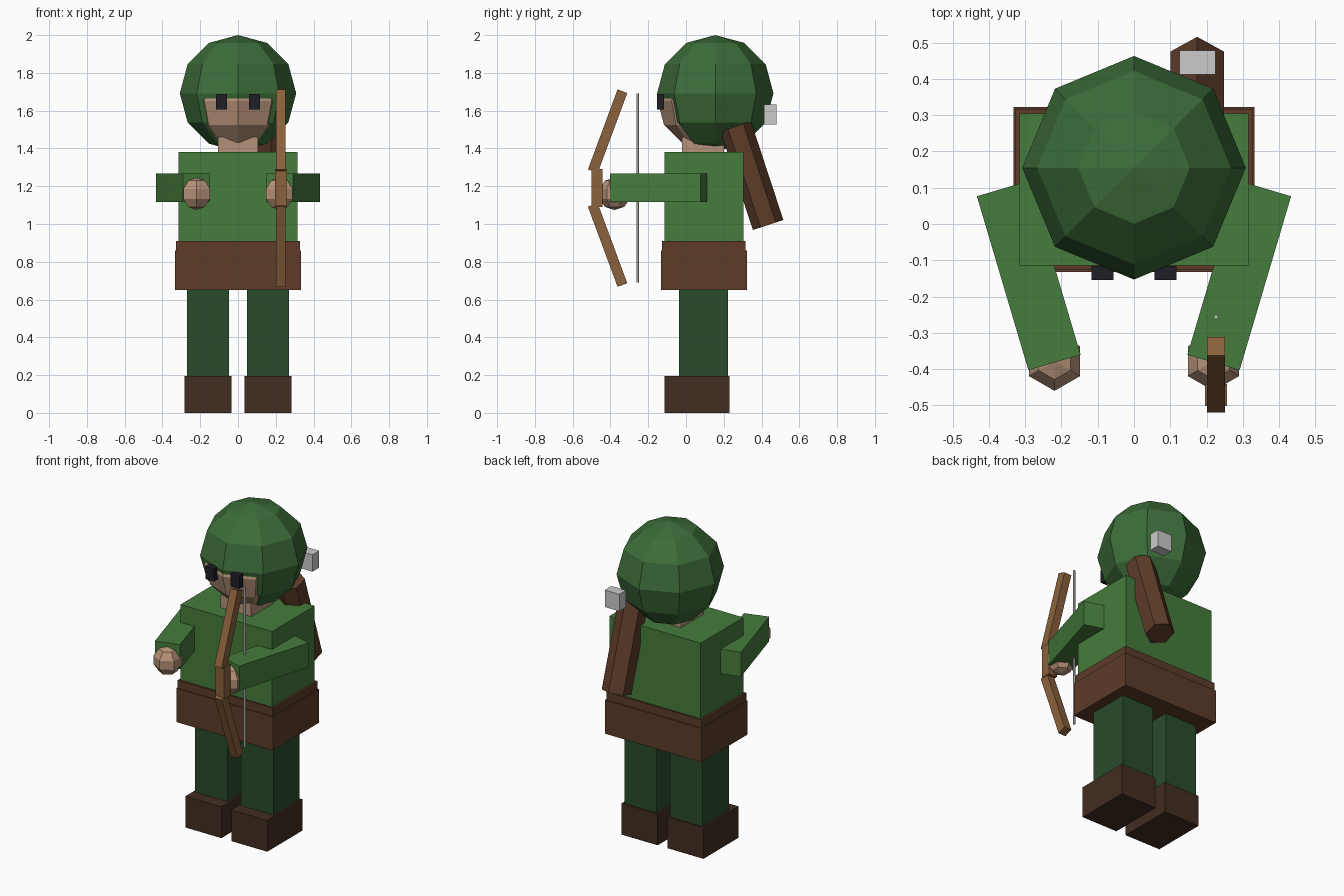
import bpy, bmesh
from math import radians
from mathutils import Matrix, Euler

if "Cube" in bpy.data.objects:
    bpy.data.objects.remove(bpy.data.objects["Cube"])


def material(name, rgb):
    m = bpy.data.materials.new(name)
    m.diffuse_color = (*rgb, 1)
    m.use_nodes = True
    m.node_tree.nodes["Principled BSDF"].inputs["Base Color"].default_value = m.diffuse_color
    return m


TUNIC = material("tunic_green", (0.06, 0.20, 0.045))
HOOD = material("hood_green", (0.045, 0.15, 0.04))
TROUSER = material("dark_green", (0.022, 0.07, 0.024))
LEATHER = material("leather", (0.11, 0.045, 0.022))
BOOT = material("boot_brown", (0.055, 0.026, 0.015))
SKIN = material("skin", (0.47, 0.29, 0.19))
WOOD = material("wood", (0.26, 0.12, 0.045))
EYE = material("eye_black", (0.013, 0.013, 0.02))
PALE = material("pale_grey", (0.55, 0.55, 0.55))


def finish(name, bm, loc, rot, mat):
    me = bpy.data.meshes.new(name)
    bm.to_mesh(me)
    bm.free()
    me.materials.append(mat)
    ob = bpy.data.objects.new(name, me)
    ob.location = loc
    ob.rotation_euler = Euler([radians(a) for a in rot])
    bpy.context.collection.objects.link(ob)
    return ob


def box(name, loc, size, mat, rot=(0, 0, 0)):
    bm = bmesh.new()
    bmesh.ops.create_cube(bm, size=1, matrix=Matrix.Diagonal((*size, 1)))
    return finish(name, bm, loc, rot, mat)


def sphere(name, loc, r, segs, rings, mat):
    bm = bmesh.new()
    bmesh.ops.create_uvsphere(bm, u_segments=segs, v_segments=rings, radius=r)
    return finish(name, bm, loc, (0, 0, 0), mat)


def cylinder(name, loc, r, depth, sides, mat, rot=(0, 0, 0)):
    bm = bmesh.new()
    bmesh.ops.create_cone(bm, cap_ends=True, segments=sides,
                          radius1=r, radius2=r, depth=depth)
    return finish(name, bm, loc, rot, mat)


# Body, all centred on the same depth
MID = 0.095
box("torso", (0, MID, 1.12), (0.63, 0.42, 0.52), TUNIC)
box("belt", (0, MID, 0.87), (0.655, 0.442, 0.08), LEATHER)
box("skirt", (0, MID, 0.755), (0.665, 0.454, 0.21), LEATHER)

# Head inside a larger hood
box("neck", (0, 0.09, 1.41), (0.21, 0.22, 0.10), SKIN)
sphere("head", (0, 0.102, 1.65), 0.252, 8, 6, SKIN)
sphere("hood", (0, 0.155, 1.692), 0.308, 8, 6, HOOD)

# Paired parts
for side, s in (("left", -1), ("right", 1)):
    box(f"{side}_eye", (s * 0.087, -0.135, 1.647), (0.06, 0.038, 0.08), EYE)
    box(f"{side}_leg", (s * 0.158, 0.093, 0.42), (0.222, 0.26, 0.48), TROUSER)
    box(f"{side}_boot", (s * 0.158, 0.058, 0.0975), (0.248, 0.345, 0.195), BOOT)
    box(f"{side}_arm", (s * 0.29, -0.142, 1.192), (0.15, 0.5, 0.153), TUNIC,
        rot=(0, 0, -s * 16.5))
    sphere(f"{side}_hand", (s * 0.219, -0.378, 1.16), 0.086, 6, 5, SKIN)

# Bow: grip, two angled limbs and string
BX, BZ = 0.226, 1.19
box("bow_grip", (BX, -0.471, BZ), (0.06, 0.06, 0.20), WOOD)
for part, s in (("upper", 1), ("lower", -1)):
    box(f"{part}_bow_limb", (BX, -0.415, BZ + s * 0.301), (0.05, 0.055, 0.452),
        WOOD, rot=(-s * 20.3, 0, 0))
cylinder("bow_string", (BX, -0.256, BZ), 0.0065, 1.0, 6, PALE)

# Hexagonal quiver and the fletching above it
cylinder("quiver", (0.174, 0.349, 1.256), 0.085, 0.55, 6, LEATHER, rot=(18.2, 0, 0))
box("arrow_fletching", (0.175, 0.445, 1.58), (0.10, 0.066, 0.105), PALE)
